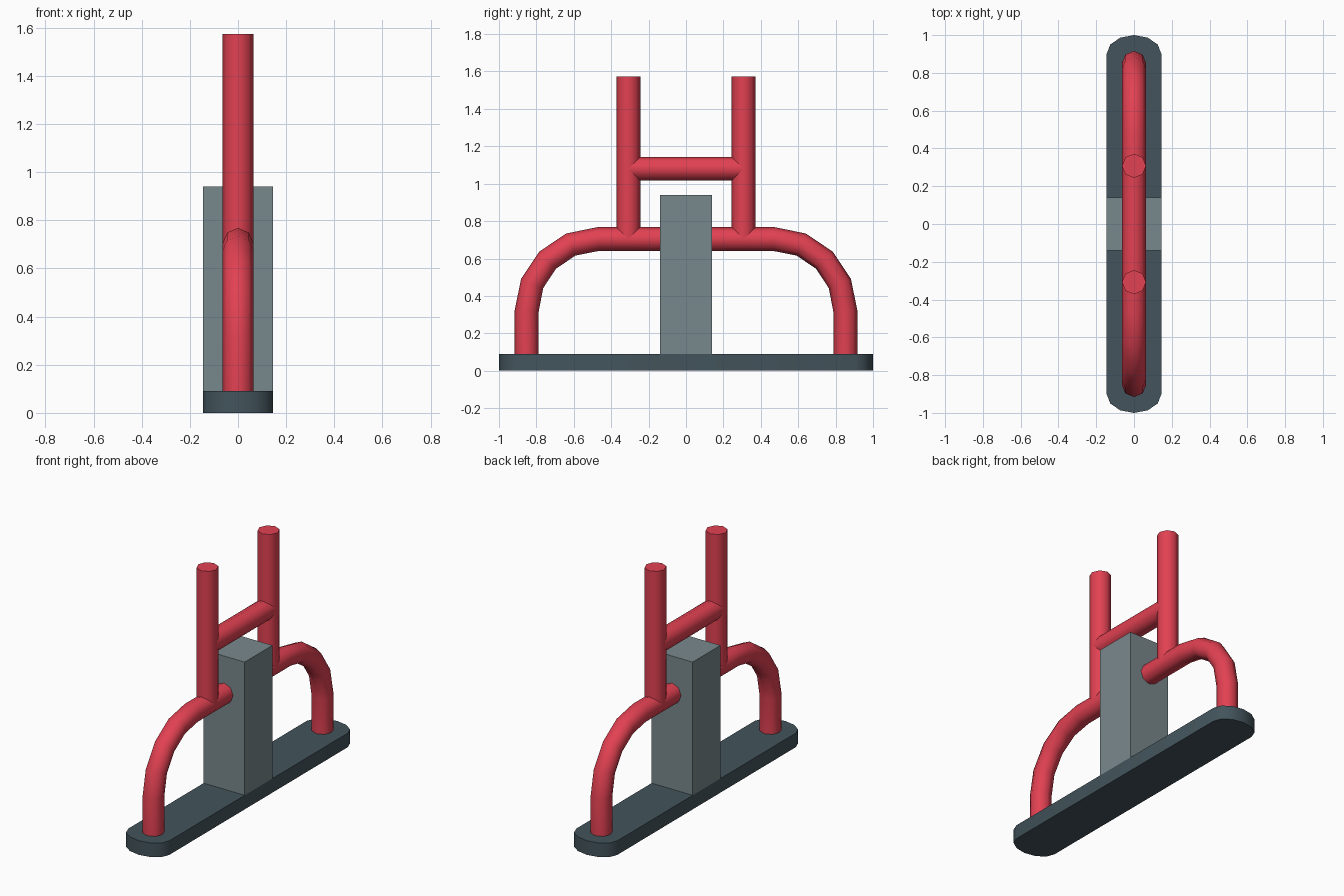
import bpy, bmesh, math
from mathutils import Vector

if "Cube" in bpy.data.objects:
    bpy.data.objects.remove(bpy.data.objects["Cube"])


def linear(c):
    c /= 255
    return c / 12.92 if c <= 0.04045 else ((c + 0.055) / 1.055) ** 2.4


def material(name, rgb):
    m = bpy.data.materials.new(name)
    m.diffuse_color = [linear(c) for c in rgb] + [1]
    m.use_nodes = True
    m.node_tree.nodes["Principled BSDF"].inputs["Base Color"].default_value = m.diffuse_color
    return m


RED = material("red paint", (226, 65, 82))
DARK = material("dark grey base", (67, 84, 92))
GREY = material("light grey block", (121, 136, 140))


def finish(bm, name, mat, smooth=True):
    bmesh.ops.recalc_face_normals(bm, faces=bm.faces)
    mesh = bpy.data.meshes.new(name)
    bm.to_mesh(mesh)
    bm.free()
    mesh.materials.append(mat)
    ob = bpy.data.objects.new(name, mesh)
    bpy.context.collection.objects.link(ob)
    if smooth:
        bpy.ops.object.select_all(action='DESELECT')
        ob.select_set(True)
        bpy.context.view_layer.objects.active = ob
        bpy.ops.object.shade_smooth_by_angle(angle=math.radians(60))
    return ob


def tube(name, path, r=0.064, sides=8):
    """Sweep an octagon along a path of (y, z) points."""
    bm = bmesh.new()
    pts = [Vector((0, y, z)) for y, z in path]
    side = Vector((1, 0, 0))
    rings = []
    for i, p in enumerate(pts):
        t = (pts[min(i + 1, len(pts) - 1)] - pts[max(i - 1, 0)]).normalized()
        n = side.cross(t)
        angles = [2 * math.pi * k / sides for k in range(sides)]
        rings.append([bm.verts.new(p + r * (side * math.cos(a) + n * math.sin(a)))
                      for a in angles])
    for a, b in zip(rings, rings[1:]):
        for k in range(sides):
            j = (k + 1) % sides
            bm.faces.new((a[k], a[j], b[j], b[k]))
    bm.faces.new(rings[0])
    bm.faces.new(rings[-1])
    return finish(bm, name, RED)


# Base plate with rounded ends
bm = bmesh.new()
outline = []
for s in (1, -1):
    for k in range(7):
        a = math.pi * k / 6
        outline.append((s * 0.145 * math.cos(a), s * (0.9 + 0.1 * math.sin(a))))
face = bm.faces.new([bm.verts.new((x, y, 0)) for x, y in outline])
ext = bmesh.ops.extrude_face_region(bm, geom=[face], use_keep_orig=True)
bmesh.ops.translate(bm, vec=(0, 0, 0.09),
                    verts=[v for v in ext["geom"] if isinstance(v, bmesh.types.BMVert)])
finish(bm, "base_plate", DARK)

# Centre block
bm = bmesh.new()
bmesh.ops.create_cube(bm, size=1)
bmesh.ops.scale(bm, vec=(0.29, 0.28, 0.85), verts=bm.verts)
bmesh.ops.translate(bm, vec=(0, 0, 0.515), verts=bm.verts)
finish(bm, "centre_block", GREY, smooth=False)

# Bent arch: two legs joined over the top
half = [(0.852, 0.085)]
for k in range(5):
    a = math.pi / 2 * k / 4
    half.append((0.47 + 0.382 * math.cos(a), 0.318 + 0.386 * math.sin(a)))
tube("arch_tube", half + [(-y, z) for y, z in reversed(half)])

# Upright handles and crossbar
for s, label in ((-1, "front"), (1, "back")):
    tube(label + "_upright", [(s * 0.308, 0.704), (s * 0.308, 1.573)])
tube("crossbar", [(-0.308, 1.08), (0.308, 1.08)])
